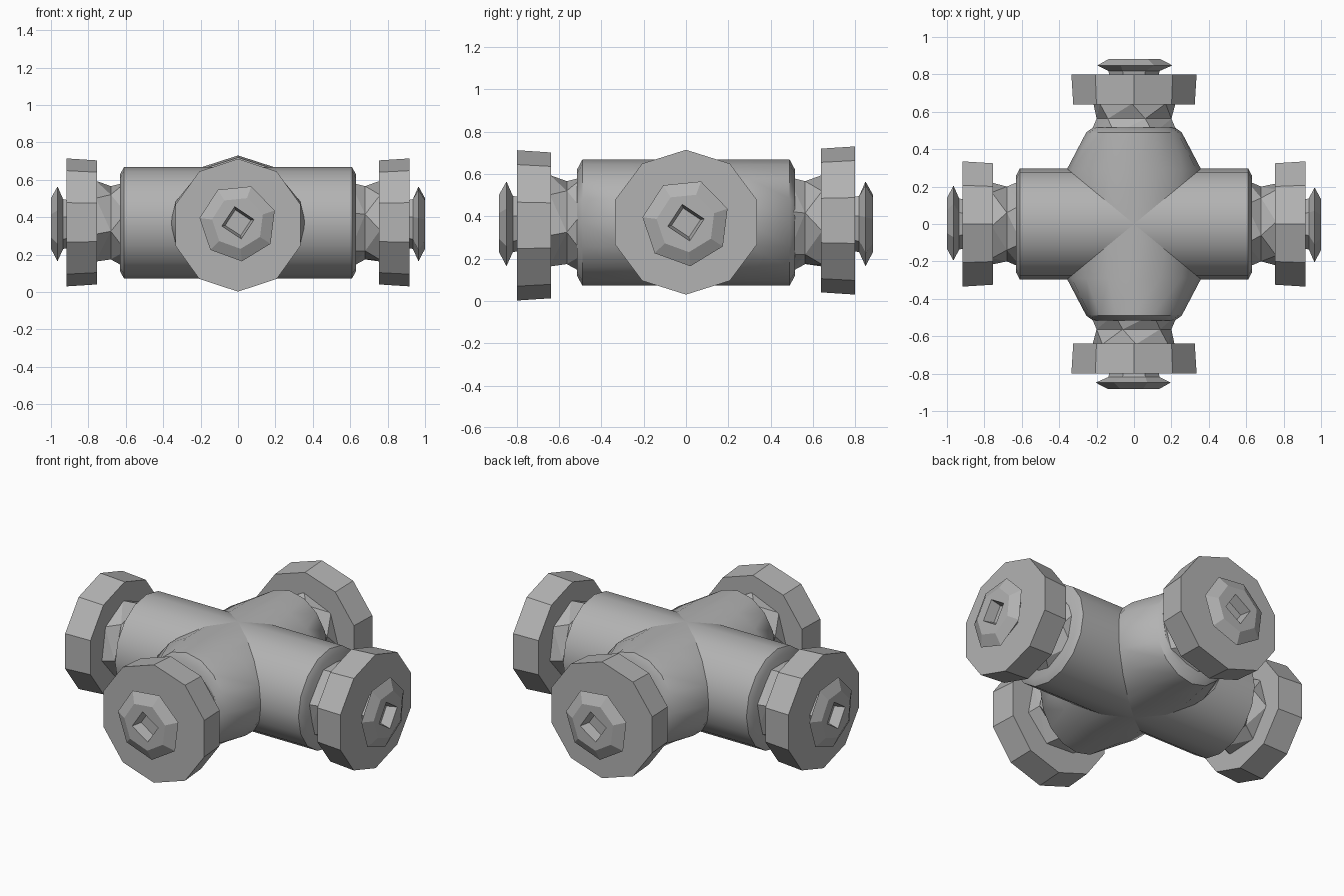
import bpy, bmesh, math
from mathutils import Matrix, Vector

cube = bpy.data.objects.get("Cube")
if cube:
    bpy.data.objects.remove(cube, do_unlink=True)

grey = bpy.data.materials.new("plain grey")
grey.use_nodes = True
colour = (0.45, 0.45, 0.45, 1)
grey.diffuse_color = colour
grey.node_tree.nodes["Principled BSDF"].inputs["Base Color"].default_value = colour

MID = 0.37  # height of the pipe axes


def loft(name, rings, turn, height=MID, smooth=False):
    """Bridge rings of (distance, half height, half width, sides, phase) along one direction."""
    bm = bmesh.new()
    loops = []
    for dist, tall, wide, sides, phase in rings:
        verts = []
        for i in range(sides):
            a = phase + math.tau * i / sides
            verts.append(bm.verts.new((tall * math.cos(a), wide * math.sin(a), dist)))
        edges = [bm.edges.new((verts[i], verts[(i + 1) % sides])) for i in range(sides)]
        loops.append((verts, edges))
    for (_, a), (_, b) in zip(loops, loops[1:]):
        bmesh.ops.bridge_loops(bm, edges=a + b)
    bm.faces.new(loops[0][0])
    bm.faces.new(loops[-1][0])
    bmesh.ops.recalc_face_normals(bm, faces=bm.faces[:])
    # local z becomes the outward direction, local x points down
    bm.transform(Matrix.Translation(Vector((0, 0, height)))
                 @ Matrix.Rotation(math.radians(turn), 4, "Z")
                 @ Matrix.Rotation(math.pi / 2, 4, "Y"))
    mesh = bpy.data.meshes.new(name)
    bm.to_mesh(mesh)
    bm.free()
    mesh.materials.append(grey)
    obj = bpy.data.objects.new(name, mesh)
    bpy.context.collection.objects.link(obj)
    if smooth:
        bpy.ops.object.select_all(action="DESELECT")
        obj.select_set(True)
        bpy.context.view_layer.objects.active = obj
        bpy.ops.object.shade_smooth_by_angle(angle=math.radians(32))
    return obj


# crossing pipes, the second one flared where they meet
R = 0.297
long_pipe = [(-0.63, 0.26, 0.26), (-0.61, R, R), (0.61, R, R), (0.63, 0.26, 0.26)]
flared_pipe = [(-0.515, 0.25, 0.22), (-0.49, R, 0.255), (-0.29, R, 0.36),
               (0.29, R, 0.36), (0.49, R, 0.255), (0.515, 0.25, 0.22)]
for name, profile, turn in (("long_pipe", long_pipe, 0), ("cross_pipe", flared_pipe, 90)):
    loft(name, [(d, t, w, 16, 0) for d, t, w in profile], turn, smooth=True)

# each pipe end: name, turn, pipe length, flange height, flange half height and width
ends = [("left", 0, 0.63, 0.372, 0.342, 0.352),
        ("back", 90, 0.513, 0.38, 0.35, 0.352),
        ("right", 180, 0.63, 0.372, 0.342, 0.352),
        ("front", 270, 0.513, 0.357, 0.355, 0.352)]
for name, turn, end, height, tall, wide in ends:
    # faceted neck, slightly twisted
    loft(name + "_neck", [(end - 0.03, 0.24, 0.24, 7, 0),
                          (end + 0.05, 0.205, 0.205, 6, 0.3),
                          (end + 0.13, 0.225, 0.225, 7, 0.4)], turn)
    # ten-sided flange
    loft(name + "_flange", [(end + 0.125, tall * 0.97, wide * 0.97, 10, 0),
                            (end + 0.286, tall, wide, 10, 0)], turn, height)
    # bolt head with a square socket
    loft(name + "_bolt", [(end + 0.26, 0.13, 0.13, 7, 0),
                          (end + 0.305, 0.14, 0.14, 7, 0),
                          (end + 0.335, 0.207, 0.207, 7, 0.1),
                          (end + 0.37, 0.14, 0.14, 7, 0.1),
                          (end + 0.37, 0.088, 0.088, 4, 0.2),
                          (end + 0.31, 0.07, 0.07, 4, 0.2)], turn)
